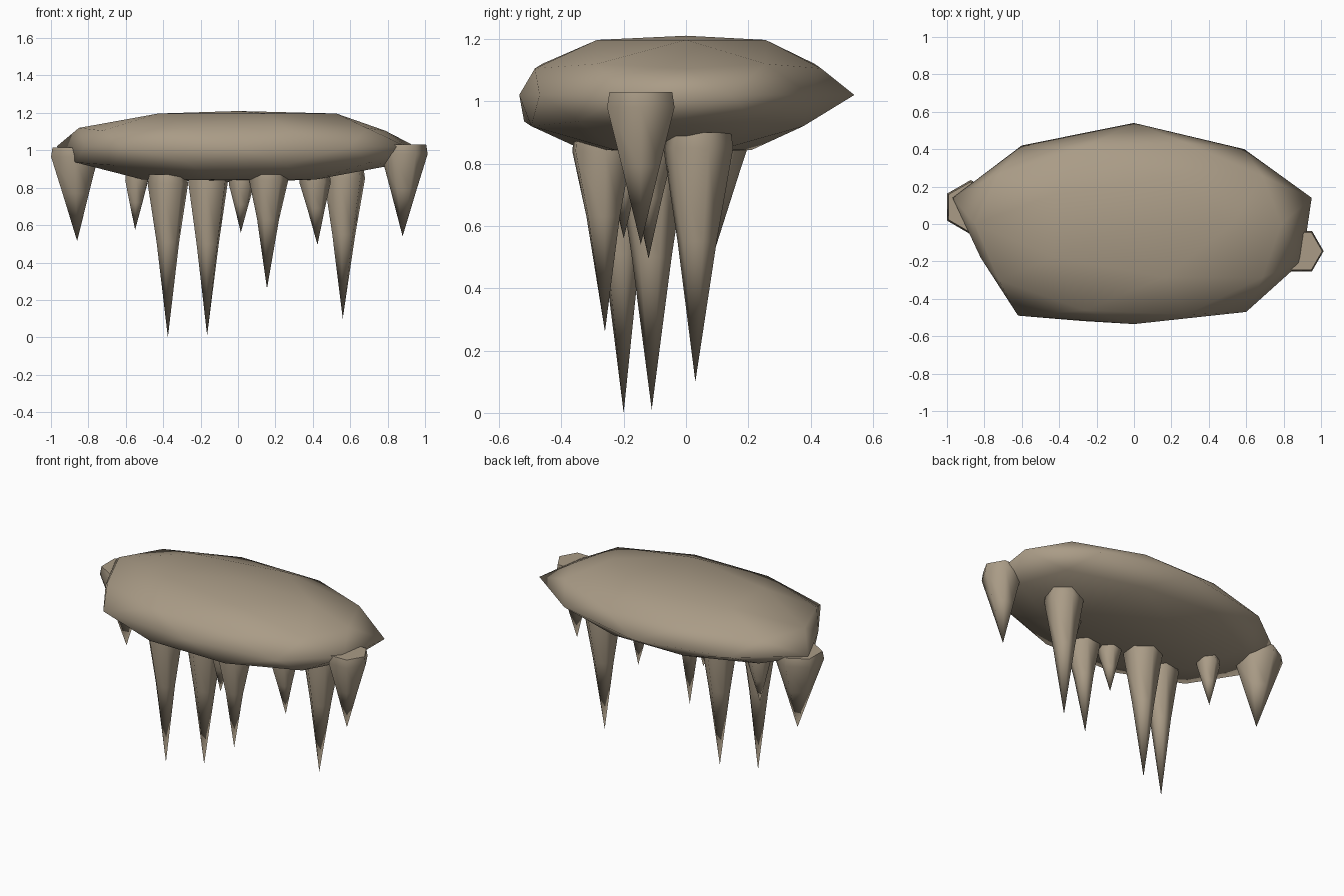
import bpy, bmesh, math

if "Cube" in bpy.data.objects:
    bpy.data.objects.remove(bpy.data.objects["Cube"])

rock = bpy.data.materials.new("tan_stone")
rock.diffuse_color = (0.40, 0.33, 0.24, 1)
rock.use_nodes = True
rock.node_tree.nodes["Principled BSDF"].inputs["Base Color"].default_value = rock.diffuse_color


def finish(bm, name, angle=None):
    bmesh.ops.recalc_face_normals(bm, faces=bm.faces)
    for f in bm.faces:
        f.smooth = True
    if angle:
        for e in bm.edges:
            if len(e.link_faces) == 2 and e.calc_face_angle() > angle:
                e.smooth = False
    me = bpy.data.meshes.new(name)
    bm.to_mesh(me)
    bm.free()
    me.materials.append(rock)
    ob = bpy.data.objects.new(name, me)
    bpy.context.collection.objects.link(ob)
    return ob


# Flattened boulder with an uneven ten-sided rim
rim = [(0.95, 0.14), (0.59, 0.40), (0, 0.54), (-0.60, 0.42), (-0.97, 0.14),
       (-0.82, -0.18), (-0.62, -0.49), (0, -0.535), (0.60, -0.47), (0.90, -0.20)]
bm = bmesh.new()
bmesh.ops.create_icosphere(bm, subdivisions=2, radius=1)
for v in bm.verts:
    x, y, z = v.co
    if abs(z) < 0.05:
        k = round((math.degrees(math.atan2(y, x)) - 18) / 36) % 10
        v.co = (*rim[k], 1.02)
        continue
    nx, ny = x, y * 0.54
    if z > 0:
        ny -= 0.03 * abs(y)              # crown leans to the front
        if x > 0.7:
            nx *= 0.88
    else:
        ny -= 0.06 if abs(z) < 0.95 else 0  # belly leans further
        nx *= 0.97
    v.co = (nx, ny, 1.02 + z * (0.19 if abs(z) > 0.4 else 0.2))
    if 0.8 < abs(z) < 0.9:
        v.co.z += 0.015 if z > 0 else -0.015
finish(bm, "boulder")


# Six-sided hanging spikes
def spike(name, x, y, top, tip, r, mid, lean=(0, 0), turn=0.0):
    rings = [(top, r * 0.93), (top - 0.05, r), (mid, r * 0.56)]
    bm = bmesh.new()
    loops = []
    for z, rad in rings:
        t = (z - tip) / (top - tip)
        cx, cy = x + lean[0] * t, y + lean[1] * t
        loops.append([bm.verts.new((cx + rad * math.cos(turn + i * math.pi / 3),
                                    cy + rad * math.sin(turn + i * math.pi / 3), z))
                      for i in range(6)])
    end = bm.verts.new((x, y, tip))
    bm.faces.new(loops[0])
    for i in range(6):
        j = (i + 1) % 6
        for a, b in zip(loops, loops[1:]):
            bm.faces.new((a[i], a[j], b[j], b[i]))
        bm.faces.new((loops[2][i], loops[2][j], end))
    finish(bm, name, math.radians(65))


spike("left_end_spike", -0.86, 0.09, 1.015, 0.515, 0.145, 0.77, (-0.015, 0), 0.52)
spike("right_end_spike", 0.88, -0.145, 1.03, 0.54, 0.125, 0.79, (0.01, 0))
spike("front_left_spike", -0.375, -0.20, 0.87, 0.0, 0.11, 0.51, (0, -0.01), 0.2)
spike("center_spike", -0.165, -0.11, 0.88, 0.01, 0.115, 0.50, (0.005, 0), 0.4)
spike("front_spike", 0.155, -0.26, 0.89, 0.26, 0.105, 0.63, (0.01, -0.01), 0.1)
spike("right_spike", 0.56, 0.03, 0.90, 0.10, 0.115, 0.55, (0.01, 0.01), 0.3)
spike("small_left_spike", -0.55, 0.03, 0.89, 0.575, 0.07, 0.72, (0.01, 0), 0.5)
spike("small_center_spike", 0.015, -0.20, 0.87, 0.56, 0.07, 0.71, (0.005, 0), 0.2)
spike("small_right_spike", 0.425, -0.12, 0.88, 0.495, 0.085, 0.69, (-0.015, 0), 0.1)
